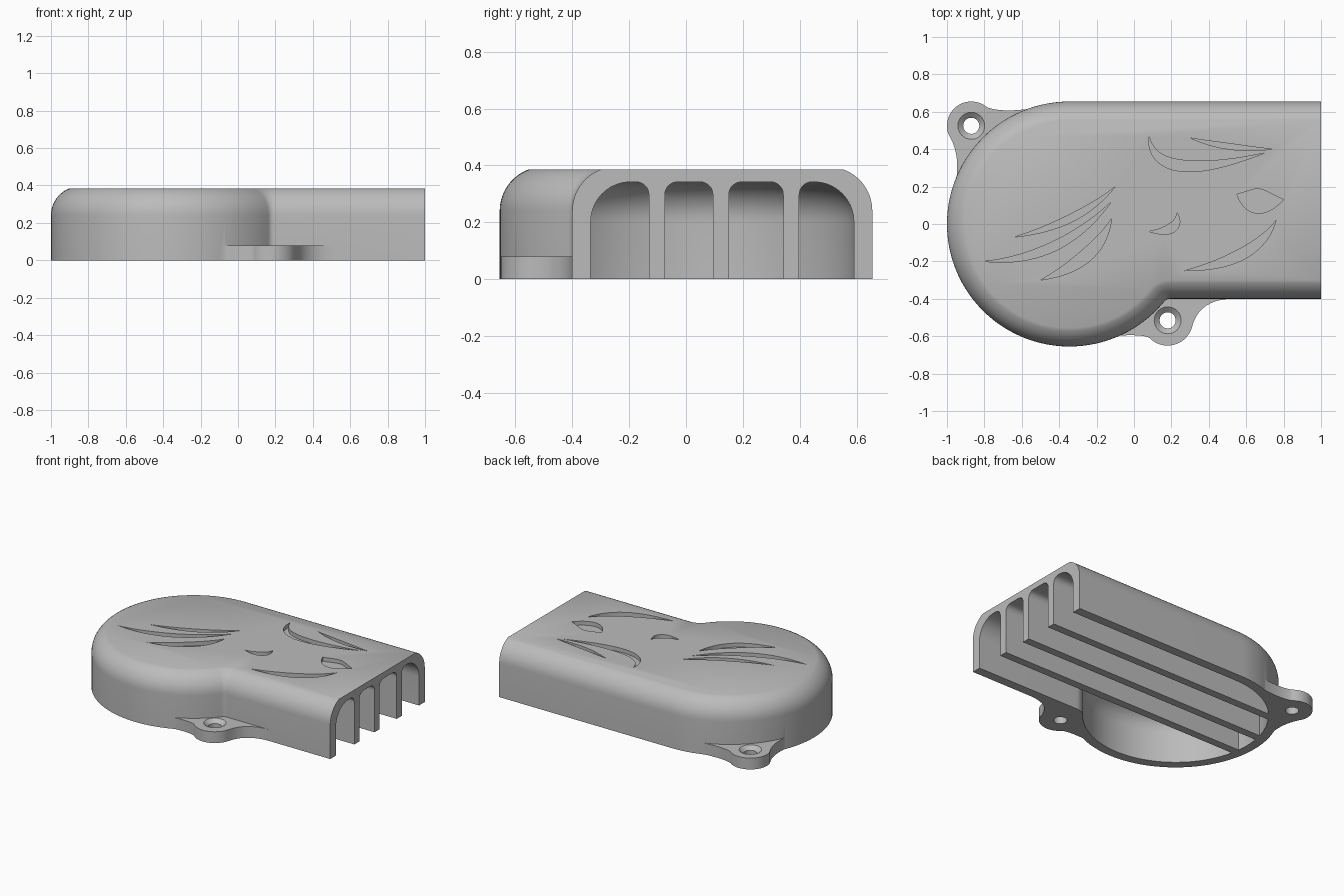
import bpy, bmesh
from math import sin, cos, pi, radians, sqrt, atan2
from mathutils import Vector

default_cube = bpy.data.objects.get("Cube")
if default_cube:
    bpy.data.objects.remove(default_cube)

HEIGHT, WALL, ROUND = 0.385, 0.065, 0.155
CENTRE_X, RADIUS, SIDE_Y, BLEND = -0.345, 0.655, -0.4, 0.04

grey = bpy.data.materials.new("plain grey")
grey.use_nodes = True
colour = (0.5, 0.5, 0.5, 1)
grey.diffuse_color = colour
grey.node_tree.nodes["Principled BSDF"].inputs["Base Color"].default_value = colour


def make_object(name, bm):
    bmesh.ops.recalc_face_normals(bm, faces=bm.faces)
    mesh = bpy.data.meshes.new(name)
    bm.to_mesh(mesh)
    bm.free()
    mesh.materials.append(grey)
    obj = bpy.data.objects.new(name, mesh)
    bpy.context.collection.objects.link(obj)
    return obj


def add_loft(bm, loops):
    """Closed solid through matching loops of points."""
    rings = [[bm.verts.new(p) for p in loop] for loop in loops]
    for low, high in zip(rings, rings[1:]):
        for i in range(len(low)):
            j = (i + 1) % len(low)
            bm.faces.new((low[i], low[j], high[j], high[i]))
    bm.faces.new(rings[0][::-1])
    bm.faces.new(rings[-1])


def loft(name, loops):
    bm = bmesh.new()
    add_loft(bm, loops)
    return make_object(name, bm)


def at_height(points, z):
    return [(p[0], p[1], z) for p in points]


def combine(target, tool, operation):
    mod = target.modifiers.new(operation, "BOOLEAN")
    mod.object, mod.operation, mod.solver = tool, operation, "EXACT"
    bpy.context.view_layer.objects.active = target
    bpy.ops.object.modifier_apply(modifier=mod.name)
    bpy.data.objects.remove(tool)


def arc(x, y, radius, start, end, steps):
    angles = [start + (end - start) * i / steps for i in range(steps + 1)]
    return [(x + radius * cos(a), y + radius * sin(a)) for a in angles]


def bezier(a, b, c, steps=10):
    a, b, c = Vector(a), Vector(b), Vector(c)
    ts = [i / steps for i in range(steps + 1)]
    return [a * (1 - t) ** 2 + b * 2 * t * (1 - t) + c * t * t for t in ts]


def outline(inset, end_x):
    """Round housing merged with a straight duct, moved inward by inset."""
    blend_y = SIDE_Y - BLEND
    reach = sqrt((RADIUS + BLEND) ** 2 - blend_y ** 2)
    meet = atan2(blend_y, reach)
    points = arc(CENTRE_X, 0, RADIUS - inset, pi / 2, 2 * pi + meet, 72)
    points += arc(CENTRE_X + reach, blend_y, BLEND + inset, pi + meet, pi / 2, 10)
    return points + [(end_x, SIDE_Y + inset), (end_x, RADIUS - inset)]


def rounded_solid(name, inset, bottom, top, radius, sweep, end_x):
    loops = [at_height(outline(inset, end_x), bottom)]
    for i in range(11):
        a = sweep * i / 10
        z = top - radius * (sin(sweep) - sin(a))
        loops.append(at_height(outline(inset + radius * (1 - cos(a)), end_x), z))
    return loft(name, loops)


# Outer housing
cover = rounded_solid("cover", 0, 0, HEIGHT, ROUND, radians(69), 1)


# Mounting ears with smooth necks
def ear(name, x, y, radius, start, end, root_a, pull_a, pull_b, root_b, inner):
    lobe = arc(x, y, radius, radians(start), radians(end), 24)
    points = bezier(root_a, pull_a, lobe[0])[:-1] + lobe
    points += bezier(lobe[-1], pull_b, root_b)[1:] + inner
    combine(cover, loft(name, [at_height(points, z) for z in (0, 0.08)]), "UNION")


EARS = [(-0.87, 0.525), (0.18, -0.515)]
ear("rear_ear", *EARS[0], 0.13, 50, 200, (-0.5, 0.625), (-0.7, 0.59),
    (-0.93, 0.38), (-0.95, 0.24), [(-0.8, 0.2), (-0.5, 0.5)])
ear("front_ear", *EARS[1], 0.135, 225, 345, (-0.13, -0.6), (0.05, -0.585),
    (0.35, -0.4), (0.53, -0.4), [(0.5, -0.37), (0.1, -0.37), (-0.1, -0.5)])

# Hollow inside, split by three ribs that flare into the roof
ROOF, FLARE = 0.342, 0.045
cavity = rounded_solid("cavity", WALL, -0.1, ROOF, 0.14, radians(88), 1.1)
for rib_y in (-0.1025, 0.1225, 0.37):
    half = 0.028
    right = [(rib_y + half, -0.2)]
    right += arc(rib_y + half + FLARE, ROOF - FLARE, FLARE, pi, pi / 2, 8)
    right.append((right[-1][0], HEIGHT))
    profile = right + [(2 * rib_y - y, z) for y, z in reversed(right)]
    rib = loft("rib", [[(x, y, z) for y, z in profile] for x in (-1.2, 1.2)])
    combine(cavity, rib, "DIFFERENCE")
combine(cover, cavity, "DIFFERENCE")

# Countersunk screw holes
for x, y in EARS:
    steps = [(0.043, -0.1), (0.043, 0.055), (0.072, 0.08), (0.072, 0.1)]
    loops = [at_height(arc(x, y, r, 0, 2 * pi, 32)[:-1], z) for r, z in steps]
    combine(cover, loft("screw_hole", loops), "DIFFERENCE")

# Shallow abstract tapered grooves in the roof: start, pull, end, width
GROOVES = [
    ((-0.8, -0.2), (-0.4, -0.2), (-0.12, 0.12), 0.05),
    ((-0.5, -0.3), (-0.2, -0.2), (-0.12, 0.03), 0.07),
    ((-0.64, -0.07), (-0.3, 0), (-0.1, 0.2), 0.04),
    ((0.08, 0.47), (0.1, 0.2), (0.7, 0.38), 0.06),
    ((0.08, -0.04), (0.25, -0.05), (0.23, 0.06), 0.05),
    ((0.3, 0.46), (0.5, 0.4), (0.74, 0.4), 0.03),
    ((0.55, 0.16), (0.65, 0.1), (0.8, 0.13), 0.13),
    ((0.27, -0.25), (0.65, -0.2), (0.76, 0.02), 0.06),
]
bm = bmesh.new()
for start, pull, end, width in GROOVES:
    spine = bezier(start, pull, end, 20)
    left, right = [], []
    for i in range(1, 20):
        along = (spine[i + 1] - spine[i - 1]).normalized()
        offset = Vector((-along.y, along.x)) * width / 2 * sin(pi * i / 20)
        left.append(spine[i] + offset)
        right.append(spine[i] - offset)
    shape = [spine[0]] + right + [spine[-1]] + left[::-1]
    add_loft(bm, [at_height(shape, z) for z in (HEIGHT - 0.028, HEIGHT + 0.1)])
combine(cover, make_object("grooves", bm), "DIFFERENCE")

# Smooth curves with crisp edges
bpy.ops.object.select_all(action="DESELECT")
cover.select_set(True)
bpy.context.view_layer.objects.active = cover
bpy.ops.object.shade_smooth_by_angle(angle=radians(30))
